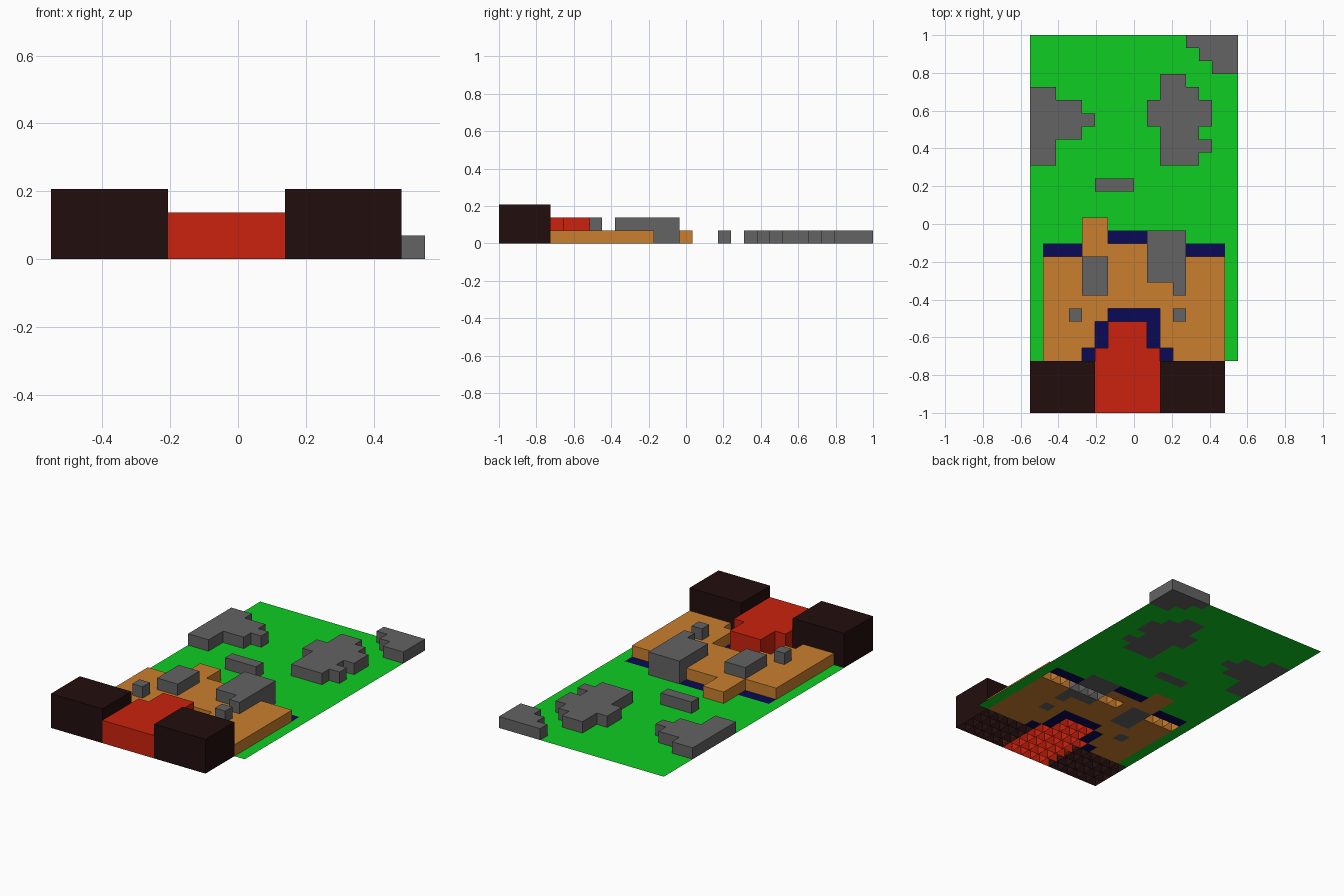
import bpy, bmesh

if "Cube" in bpy.data.objects:
    bpy.data.objects.remove(bpy.data.objects["Cube"])

U = 2 / 29                      # one grid cell; plan is 16 x 29 cells


def material(name, r, g, b):
    lin = [((c / 255 + 0.055) / 1.055) ** 2.4 if c > 10 else c / 255 / 12.92 for c in (r, g, b)]
    m = bpy.data.materials.new(name)
    m.diffuse_color = (*lin, 1)
    m.use_nodes = True
    m.node_tree.nodes["Principled BSDF"].inputs["Base Color"].default_value = m.diffuse_color
    return m


GREEN = material("grass_green", 15, 205, 34)
GREY = material("stone_grey", 99, 99, 99)
ORANGE = material("earth_orange", 202, 127, 46)
BLUE = material("deep_blue", 10, 10, 86)
RED = material("bright_red", 203, 34, 14)
DARK = material("dark_brown", 34, 13, 13)

used = set()


def cells(rects):
    return {(i, j) for x0, x1, y0, y1 in rects for i in range(x0, x1) for j in range(y0, y1)}


def part(name, mat, area, height=0, hollow=()):
    """Extrude a set of grid cells; hollow cells have inner walls and no floor."""
    used.update(area)
    bm = bmesh.new()

    def face(*pts):
        bm.faces.new([bm.verts.new(((x - 8) * U, y * U - 1, z * U)) for x, y, z in pts])

    for i, j in sorted(area):
        ring = [(i, j), (i + 1, j), (i + 1, j + 1), (i, j + 1)]
        face(*[(x, y, height) for x, y in ring])
        if not height:
            continue
        if (i, j) not in hollow:
            face(*[(x, y, 0) for x, y in reversed(ring)])
        for k, n in enumerate([(i, j - 1), (i + 1, j), (i, j + 1), (i - 1, j)]):
            if n not in area or (i, j) in hollow and (n not in hollow or k in (0, 1)):
                a, b = ring[k], ring[(k + 1) % 4]
                face((*a, 0), (*b, 0), (*b, height), (*a, height))
    bmesh.ops.remove_doubles(bm, verts=bm.verts, dist=1e-5)
    me = bpy.data.meshes.new(name)
    bm.to_mesh(me)
    bm.free()
    me.materials.append(mat)
    bpy.context.collection.objects.link(bpy.data.objects.new(name, me))


# Front corner blocks and the red stepped platform between them
for name, x in (("left_block", 0), ("right_block", 10)):
    a = cells([(x, x + 5, 0, 4)])
    part(name, DARK, a, 3, a)
a = cells([(5, 10, 0, 5), (6, 9, 5, 7)])
part("red_platform", RED, a, 2, a)

# Blue flat strips round the platform and behind the terrace
part("front_blue_strip", BLUE, cells([(4, 5, 4, 5), (10, 11, 4, 5), (5, 6, 5, 7),
                                      (9, 10, 5, 7), (6, 10, 7, 8)]))
part("rear_blue_strip", BLUE, cells([(1, 4, 12, 13), (12, 15, 12, 13), (6, 9, 13, 14)]))

# Tall stones standing in the terrace
row = cells([(7, 15, 11, 12), (1, 4, 11, 12)])     # open-bottomed row
part("right_wall_stone", GREY, cells([(9, 12, 10, 14), (11, 12, 9, 10)]), 2, row)
part("left_wall_stone", GREY, cells([(4, 6, 9, 12)]), 2)
for name, x in (("left_post", 3), ("right_post", 11)):
    part(name, GREY, cells([(x, x + 1, 7, 8)]), 2)

# Orange terrace fills what is left of its outline
terrace = cells([(1, 15, 4, 12), (4, 6, 12, 15), (6, 9, 12, 13)]) - used
part("terrace", ORANGE, terrace, 1, row)

# Low rocks on the field
part("low_wall", GREY, cells([(5, 8, 17, 18)]), 1)
part("left_rock", GREY, cells([(0, 2, 19, 25), (2, 4, 21, 24), (4, 5, 22, 23)]), 1)
part("right_rock", GREY, cells([(10, 12, 19, 26), (12, 13, 19, 25), (9, 10, 22, 24),
                                (13, 14, 22, 24), (13, 14, 20, 21)]), 1)
part("corner_rock", GREY, cells([(12, 16, 28, 29), (13, 16, 27, 28), (14, 16, 26, 27)]), 1)

# Grass everywhere else
part("grass", GREEN, cells([(0, 16, 4, 29)]) - used)
